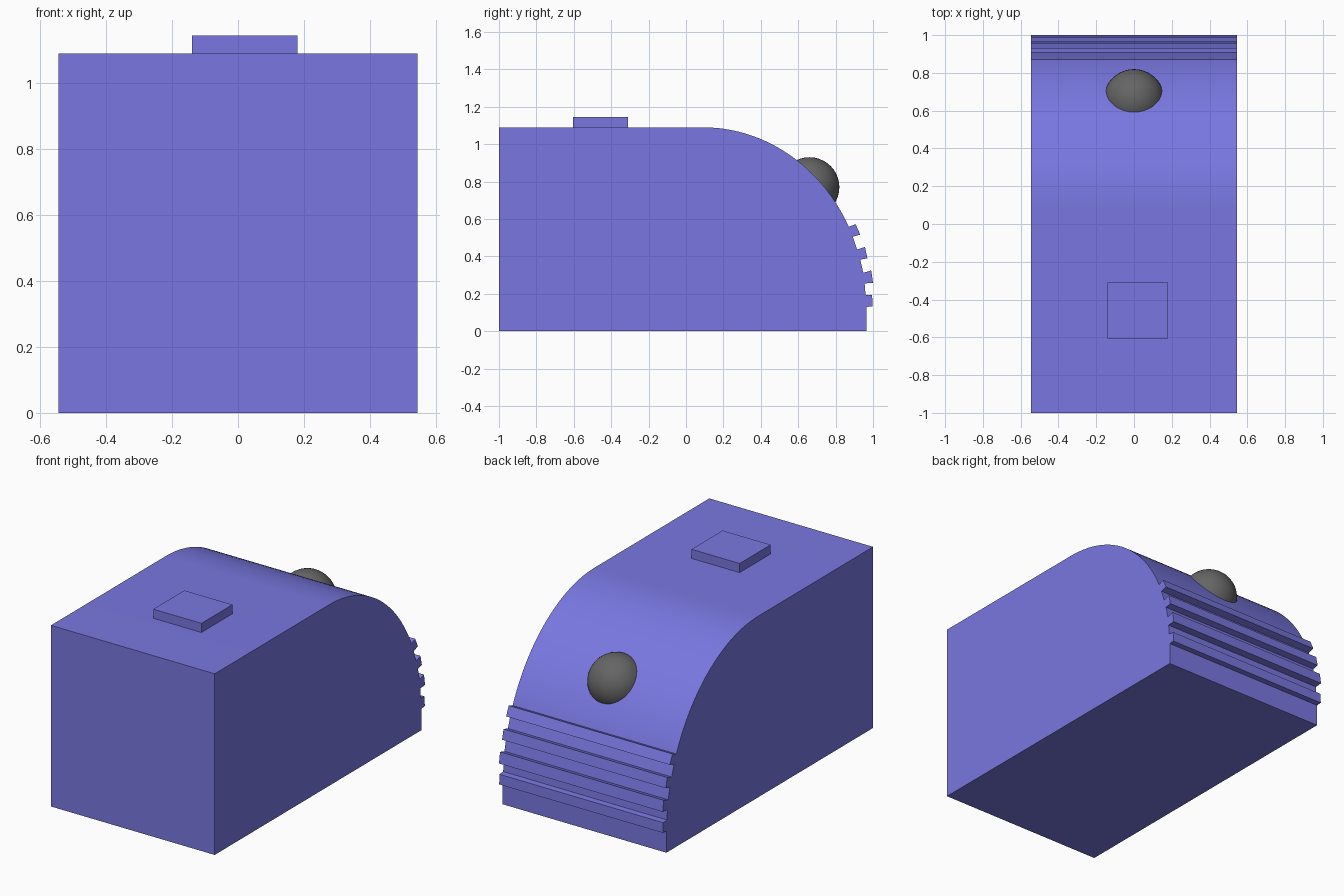
import bpy, bmesh, math

if "Cube" in bpy.data.objects:
    bpy.data.objects.remove(bpy.data.objects["Cube"])

HALF_W = 0.545


def material(name, rgb):
    m = bpy.data.materials.new(name)
    m.diffuse_color = (*rgb, 1)
    m.use_nodes = True
    m.node_tree.nodes["Principled BSDF"].inputs["Base Color"].default_value = m.diffuse_color
    return m


violet = material("violet_blue", (0.19, 0.185, 0.75))
grey = material("dark_grey", (0.13, 0.13, 0.13))


def finish(obj, mat):
    obj.data.materials.append(mat)
    bpy.ops.object.select_all(action='DESELECT')
    obj.select_set(True)
    bpy.context.view_layer.objects.active = obj
    bpy.ops.object.shade_smooth_by_angle(angle=math.radians(25))


def extrude_profile(name, points, mat):
    """Closed (y, z) outline extruded across the full width."""
    bm = bmesh.new()
    face = bm.faces.new([bm.verts.new((-HALF_W, y, z)) for y, z in points])
    new = bmesh.ops.extrude_face_region(bm, geom=[face])["geom"]
    bmesh.ops.translate(bm, vec=(2 * HALF_W, 0, 0),
                        verts=[v for v in new if isinstance(v, bmesh.types.BMVert)])
    bmesh.ops.recalc_face_normals(bm, faces=bm.faces[:])
    me = bpy.data.meshes.new(name)
    bm.to_mesh(me)
    bm.free()
    obj = bpy.data.objects.new(name, me)
    bpy.context.collection.objects.link(obj)
    finish(obj, mat)


# Body: boxy rear, elliptical sloping nose, four ridges across the nose
outline = [(-1, 1.09), (-1, 0), (0.965, 0)]
ridges = [
    [(0.965, 0.13), (0.998, 0.132), (0.995, 0.192), (0.960, 0.195)],
    [(0.955, 0.255), (1.0, 0.259), (0.990, 0.325), (0.948, 0.312)],
    [(0.932, 0.382), (0.970, 0.390), (0.957, 0.450), (0.915, 0.437)],
    [(0.892, 0.505), (0.932, 0.516), (0.907, 0.572), (0.870, 0.558)],
]
for ridge in ridges:
    outline += ridge
CY, CZ, RY, RZ = 0.09, 0.13, 0.872, 0.96
STEPS = 24
for i in range(STEPS + 1):
    a = math.radians(28 + 62 * i / STEPS)
    outline.append((CY + RY * math.cos(a), CZ + RZ * math.sin(a)))
extrude_profile("body", outline, violet)

# Raised button on the flat top
bpy.ops.mesh.primitive_cube_add(size=1, location=(0.02, -0.4575, 1.1125))
button = bpy.context.object
button.name = "top_button"
button.scale = (0.32, 0.295, 0.065)
finish(button, violet)

# Ball set into the slope
bpy.ops.mesh.primitive_uv_sphere_add(segments=40, ring_count=20, radius=0.16,
                                     location=(0, 0.66, 0.77))
ball = bpy.context.object
ball.name = "control_ball"
finish(ball, grey)
